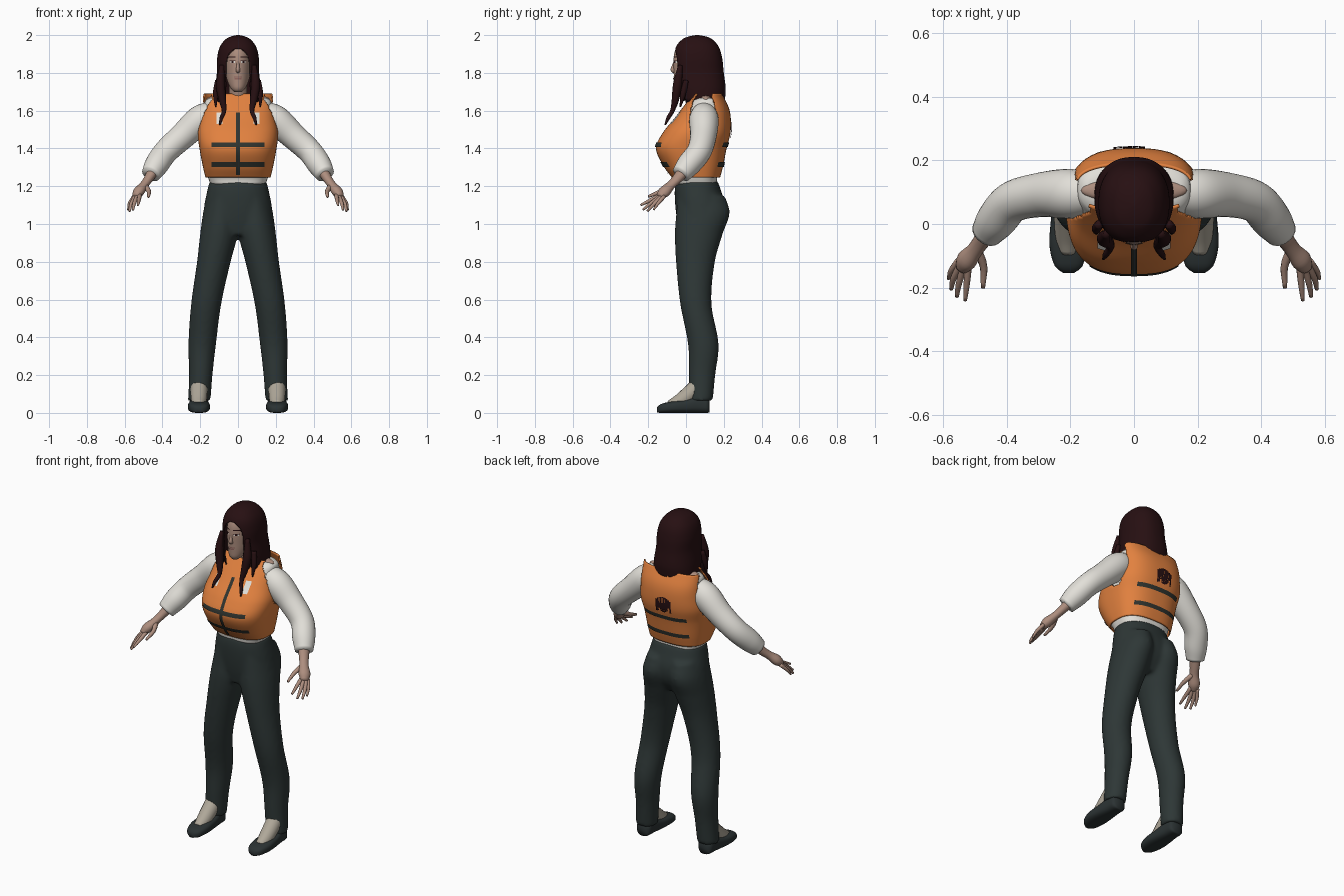
import bpy, bmesh, math, random
from mathutils import Vector

random.seed(4)
if "Cube" in bpy.data.objects:
    bpy.data.objects.remove(bpy.data.objects["Cube"])


def material(name, r, g, b):
    m = bpy.data.materials.new(name)
    m.use_nodes = True
    m.diffuse_color = (r, g, b, 1)
    bsdf = m.node_tree.nodes["Principled BSDF"]
    bsdf.inputs["Base Color"].default_value = (r, g, b, 1)
    bsdf.inputs["Roughness"].default_value = 0.8
    return m


SKIN = material("skin", 0.42, 0.27, 0.21)
HAIR = material("dark brown hair", 0.02, 0.005, 0.006)
ORANGE = material("orange vest", 0.76, 0.22, 0.05)
WHITE = material("white cloth", 0.76, 0.74, 0.69)
PANTS = material("dark trousers", 0.027, 0.038, 0.037)
STRAP = material("dark strap", 0.03, 0.034, 0.028)
SHOE = material("dark shoe", 0.024, 0.032, 0.033)
STOCKING = material("beige stocking", 0.43, 0.39, 0.32)
LIPS = material("lips", 0.3, 0.14, 0.12)


def at(rows, t):
    """Smoothly interpolate rows keyed by their first value."""
    k = max(i for i in range(len(rows) - 1) if i == 0 or rows[i][0] <= t)
    a, b = rows[k], rows[k + 1]
    p, q = rows[max(k - 1, 0)], rows[min(k + 2, len(rows) - 1)]
    h = b[0] - a[0]
    f = min(max((t - a[0]) / h, 0), 1)
    out = []
    for j in range(1, len(a)):
        m0 = (b[j] - p[j]) / (b[0] - p[0]) * h
        m1 = (q[j] - a[j]) / (q[0] - a[0]) * h
        d = b[j] - a[j]
        out.append(a[j] + f * (m0 + f * (3 * d - 2 * m0 - m1 + f * (m0 + m1 - 2 * d))))
    return out


def finish(name, bm, mat):
    bmesh.ops.recalc_face_normals(bm, faces=bm.faces)
    me = bpy.data.meshes.new(name)
    bm.to_mesh(me)
    bm.free()
    me.materials.append(mat)
    me.shade_smooth()
    ob = bpy.data.objects.new(name, me)
    bpy.context.collection.objects.link(ob)
    return ob


def skin_rings(bm, rings, caps=True):
    vs = [[bm.verts.new(p) for p in r] for r in rings]
    n = len(vs[0])
    for a, b in zip(vs, vs[1:]):
        for i in range(n):
            j = (i + 1) % n
            bm.faces.new((a[i], a[j], b[j], b[i]))
    if caps:
        bm.faces.new(vs[0])
        bm.faces.new(vs[-1])


def oval(sides, n):
    for i in range(sides):
        c, s = (f(2 * math.pi * i / sides) for f in (math.cos, math.sin))
        yield (math.copysign(abs(c) ** (2 / n), c), math.copysign(abs(s) ** (2 / n), s))


def loft(bm, rows, steps=24, sides=40, n=2.0, along="z", sx=1, caps=True):
    """Rows: position, two centre values, two radii."""
    rings = []
    for k in range(steps + 1):
        t = rows[0][0] + (rows[-1][0] - rows[0][0]) * k / steps
        c, d, r, s = at(rows, t)
        pts = [(sx * (c + r * u), d + s * v) for u, v in oval(sides, n)]
        rings.append([(x, w, t) if along == "z" else (x, t, max(w, 0)) for x, w in pts])
    skin_rings(bm, rings, caps)


def tube(name, pts, mat, sx=1, steps=16, sides=16, flat=1.0):
    """Round limb through points (x, y, z, radius)."""
    rows = [(i, *p) for i, p in enumerate(pts)]
    path = [at(rows, (len(pts) - 1) * k / steps) for k in range(steps + 1)]
    rings = []
    for k, (x, y, z, r) in enumerate(path):
        t = Vector(path[min(k + 1, steps)][:3]) - Vector(path[max(k - 1, 0)][:3])
        u = t.cross(Vector((0.3, 1, 0.1))).normalized()
        v = t.cross(u).normalized()
        ring = [Vector((x, y, z)) + r * (u * a * flat + v * b) for a, b in oval(sides, 2)]
        rings.append([(sx * p.x, p.y, p.z) for p in ring])
    bm = bmesh.new()
    skin_rings(bm, rings)
    return finish(name, bm, mat)


def patch(name, rows, n, x0, x1, z0, z1, front, mat, lift=0.005, cols=16, lines=12):
    """Thin plate that follows the front or back of a lofted body."""
    bm = bmesh.new()
    s = -1 if front else 1
    grid = []
    for i in range(lines + 1):
        z = z0 + (z1 - z0) * i / lines
        _, cy, rx, ry = at(rows, z)
        line = []
        for j in range(cols + 1):
            x = x0 + (x1 - x0) * j / cols
            y = cy + s * (ry * max(1 - abs(x / rx) ** n, 0) ** (1 / n) + lift)
            line.append(bm.verts.new((x, y, z)))
        grid.append(line)
    for a, b in zip(grid, grid[1:]):
        for j in range(cols):
            q = (a[j], a[j + 1], b[j + 1], b[j])
            bm.faces.new(q if front else q[::-1])
    me = finish(name, bm, mat)
    return me


SIDES = (("left", 1), ("right", -1))

# Trousers: pelvis and legs fused into one smooth skin
leg = [(0.065, 0.205, 0.08, 0.06, 0.062), (0.2, 0.197, 0.085, 0.062, 0.07),
       (0.36, 0.19, 0.092, 0.073, 0.081), (0.58, 0.168, 0.052, 0.08, 0.083),
       (0.8, 0.128, 0.05, 0.089, 0.103), (0.95, 0.1, 0.068, 0.1, 0.127),
       (1.06, 0.088, 0.09, 0.096, 0.142), (1.15, 0.08, 0.08, 0.08, 0.125)]
pelvis = [(0.94, 0, 0.06, 0.12, 0.09), (1.02, 0, 0.075, 0.182, 0.122),
          (1.1, 0, 0.075, 0.178, 0.132), (1.18, 0, 0.062, 0.162, 0.122),
          (1.23, 0, 0.057, 0.15, 0.11)]
bm = bmesh.new()
for _, sx in SIDES:
    loft(bm, leg, 40, 32, sx=sx)
loft(bm, pelvis, 20, 40, n=2.3)
trousers = finish("trousers", bm, PANTS)
mod = trousers.modifiers.new("fuse", "REMESH")
mod.mode, mod.voxel_size, mod.use_smooth_shade = "VOXEL", 0.011, True
mod = trousers.modifiers.new("soften", "SMOOTH")
mod.iterations = 5

# Shoes and feet
shoe = [(-0.153, 0.205, 0.016, 0.018, 0.014), (-0.135, 0.205, 0.023, 0.042, 0.023),
        (-0.07, 0.207, 0.031, 0.058, 0.031), (0, 0.207, 0.036, 0.055, 0.036),
        (0.07, 0.206, 0.045, 0.048, 0.045), (0.115, 0.206, 0.04, 0.043, 0.04),
        (0.124, 0.206, 0.035, 0.033, 0.033)]
for side, sx in SIDES:
    bm = bmesh.new()
    loft(bm, shoe, 28, 32, n=2.8, along="y", sx=sx)
    finish(side + "_shoe", bm, SHOE)
    tube(side + "_foot", [(0.205, 0.07, 0.15, 0.045), (0.206, 0.03, 0.11, 0.045),
                          (0.207, -0.03, 0.062, 0.041), (0.207, -0.085, 0.035, 0.03)],
         STOCKING, sx)

# Vest with open armholes
VEST = [(1.245, 0, 0.053, 0.172, 0.127), (1.3, 0, 0.04, 0.185, 0.155),
        (1.4, 0, 0.028, 0.204, 0.187), (1.48, 0, 0.055, 0.213, 0.18),
        (1.56, 0, 0.088, 0.2, 0.149), (1.62, 0, 0.105, 0.193, 0.12),
        (1.69, 0, 0.115, 0.186, 0.075)]
N = 2.6
bm = bmesh.new()
loft(bm, VEST, 50, 120, n=N, caps=False)


def in_armhole(p):
    hole = ((p.y - 0.09) / 0.07) ** 2 + ((p.z - 1.57) / 0.14) ** 2 < 1
    return abs(p.x) > 0.14 and (hole or (p.z > 1.58 and 0.055 < p.y < 0.14))


bmesh.ops.delete(bm, geom=[f for f in bm.faces if in_armhole(f.calc_center_median())],
                 context="FACES")
vest = finish("vest", bm, ORANGE)
mod = vest.modifiers.new("cloth thickness", "SOLIDIFY")
mod.thickness = 0.008

# Shirt body, a little inside the vest
shirt = [(1.21, 0, 0.056, 0.145, 0.108)]
shirt += [(z, x, y, rx - 0.014, ry - 0.016) for z, x, y, rx, ry in VEST[:-1]]
shirt += [(1.655, 0, 0.108, 0.172, 0.08), (1.668, 0, 0.108, 0.15, 0.05)]
bm = bmesh.new()
loft(bm, shirt, 40, 64, n=N)
finish("shirt", bm, WHITE)
bm = bmesh.new()
loft(bm, [(1.65, 0, 0.105, 0.165, 0.045), (1.672, 0, 0.105, 0.155, 0.038),
          (1.69, 0, 0.1, 0.06, 0.036)], 10, 32)
finish("neck_base", bm, SKIN)
tube("neck", [(0, 0.1, 1.62, 0.055), (0, 0.075, 1.7, 0.048), (0, 0.06, 1.78, 0.05)], SKIN)

# Straps and reflective tabs
for name, front in (("front", True), ("back", False)):
    for label, z in (("upper", 1.42), ("lower", 1.315)):
        patch(f"{name}_{label}_strap", VEST, N, -0.14, 0.14, z - 0.012, z + 0.012, front, STRAP)
patch("front_zip", VEST, N, -0.01, 0.01, 1.26, 1.59, True, STRAP, 0.006, 2, 30)
for side, sx in SIDES:
    patch(side + "_reflective_tab", VEST, N, sx * 0.098 - 0.016, sx * 0.098 + 0.016,
          1.53, 1.59, True, WHITE)

# Sleeves, hands and fingers
fingers = {"thumb": [(0.49, -0.085, 1.2, 0.015), (0.472, -0.135, 1.172, 0.012),
                     (0.474, -0.2, 1.145, 0.007)],
           "index": [(0.52, -0.13, 1.155, 0.012), (0.525, -0.19, 1.125, 0.01),
                     (0.53, -0.24, 1.1, 0.006)],
           "middle": [(0.532, -0.13, 1.15, 0.012), (0.549, -0.185, 1.11, 0.01),
                      (0.556, -0.228, 1.075, 0.006)],
           "ring": [(0.543, -0.125, 1.147, 0.012), (0.566, -0.17, 1.105, 0.01),
                    (0.574, -0.205, 1.068, 0.006)],
           "little": [(0.55, -0.115, 1.147, 0.011), (0.574, -0.147, 1.11, 0.009),
                      (0.582, -0.172, 1.075, 0.005)]}
for side, sx in SIDES:
    tube(side + "_sleeve", [(0.13, 0.095, 1.59, 0.062), (0.2, 0.095, 1.55, 0.078),
                            (0.29, 0.092, 1.468, 0.07), (0.38, 0.07, 1.385, 0.065),
                            (0.43, 0.015, 1.315, 0.063), (0.462, -0.028, 1.262, 0.05)],
         WHITE, sx, 28, 28)
    tube(side + "_hand", [(0.44, 0.0, 1.295, 0.038), (0.475, -0.048, 1.238, 0.028),
                          (0.5, -0.083, 1.203, 0.026), (0.526, -0.115, 1.17, 0.033),
                          (0.542, -0.14, 1.145, 0.02)], SKIN, sx, 16, 20, 0.85)
    for label, pts in fingers.items():
        tube(f"{side}_{label}_finger", pts, SKIN, sx, 8, 10)

# Head and facial features
HEAD = [(1.7, 0, -0.025, 0.02, 0.022), (1.715, 0, -0.015, 0.036, 0.044),
        (1.75, 0, 0.01, 0.054, 0.073), (1.8, 0, 0.035, 0.066, 0.1),
        (1.86, 0, 0.045, 0.07, 0.111), (1.92, 0, 0.05, 0.068, 0.107),
        (1.965, 0, 0.05, 0.045, 0.075)]
bm = bmesh.new()
loft(bm, HEAD, 30, 40)
finish("head", bm, SKIN)
tube("nose", [(0, -0.058, 1.865, 0.006), (0, -0.068, 1.835, 0.008),
              (0, -0.07, 1.815, 0.012), (0, -0.055, 1.805, 0.009)], SKIN, 1, 10, 12)
patch("upper_lip", HEAD, 2, -0.022, 0.022, 1.776, 1.782, True, LIPS, 0.003, 8, 2)
patch("lower_lip", HEAD, 2, -0.018, 0.018, 1.766, 1.774, True, LIPS, 0.004, 8, 2)
for side, sx in SIDES:
    def feature(label, x0, x1, z0, z1, mat, lift):
        patch(f"{side}_{label}", HEAD, 2, *sorted((sx * x0, sx * x1)), z0, z1, True, mat, lift, 6, 2)
    feature("eyebrow", 0.012, 0.048, 1.882, 1.888, HAIR, 0.003)
    feature("eyelash", 0.014, 0.044, 1.862, 1.866, HAIR, 0.004)
    feature("eye", 0.017, 0.041, 1.852, 1.862, WHITE, 0.002)
    feature("iris", 0.024, 0.034, 1.852, 1.862, HAIR, 0.003)

# Hair: a shell with a face opening and ragged ends
hair = [(1.665, 0, 0.085, 0.125, 0.122), (1.72, 0, 0.077, 0.122, 0.133),
        (1.8, 0, 0.069, 0.112, 0.131), (1.88, 0, 0.064, 0.11, 0.127),
        (1.94, 0, 0.06, 0.095, 0.112), (1.98, 0, 0.06, 0.063, 0.076),
        (1.994, 0, 0.06, 0.034, 0.042), (2.0, 0, 0.06, 0.006, 0.008)]
bm = bmesh.new()
loft(bm, hair, 70, 120, n=2.3)


def in_face(p):
    arch = max(1 - (max(p.z - 1.83, 0) / 0.1) ** 2, 0)
    return p.y < 0.02 and p.z < 1.93 and abs(p.x) < 0.067 * math.sqrt(arch)


bmesh.ops.delete(bm, geom=[f for f in bm.faces if in_face(f.calc_center_median())
                           or f.calc_center_median().z < 1.666], context="FACES")
for v in bm.verts:
    if v.co.z < 1.667:
        v.co.z += random.uniform(-0.025, 0.004)
shell = finish("hair", bm, HAIR)
mod = shell.modifiers.new("hair thickness", "SOLIDIFY")
mod.thickness = 0.008

# Front locks and the loose ends lying on the back
for side, sx in SIDES:
    tube(side + "_front_lock", [(0.085, -0.03, 1.84, 0.012), (0.093, -0.045, 1.74, 0.024),
                                (0.083, -0.056, 1.66, 0.02), (0.074, -0.072, 1.6, 0.012),
                                (0.088, -0.095, 1.56, 0.01), (0.096, -0.11, 1.525, 0.004)],
         HAIR, sx, 24, 12)
    tube(side + "_side_lock", [(0.108, 0.0, 1.76, 0.014), (0.118, -0.015, 1.69, 0.015),
                               (0.118, -0.03, 1.62, 0.004)], HAIR, sx, 10, 10)
for i in range(10):
    x = -0.065 + i * 0.01
    top = 1.55 - 0.0009 * (i - 4.5) ** 2
    patch(f"back_hair_end_{i}", VEST, N, x, x + 0.0095, random.uniform(1.455, 1.49), top,
          False, HAIR, 0.006, 2, 6)
